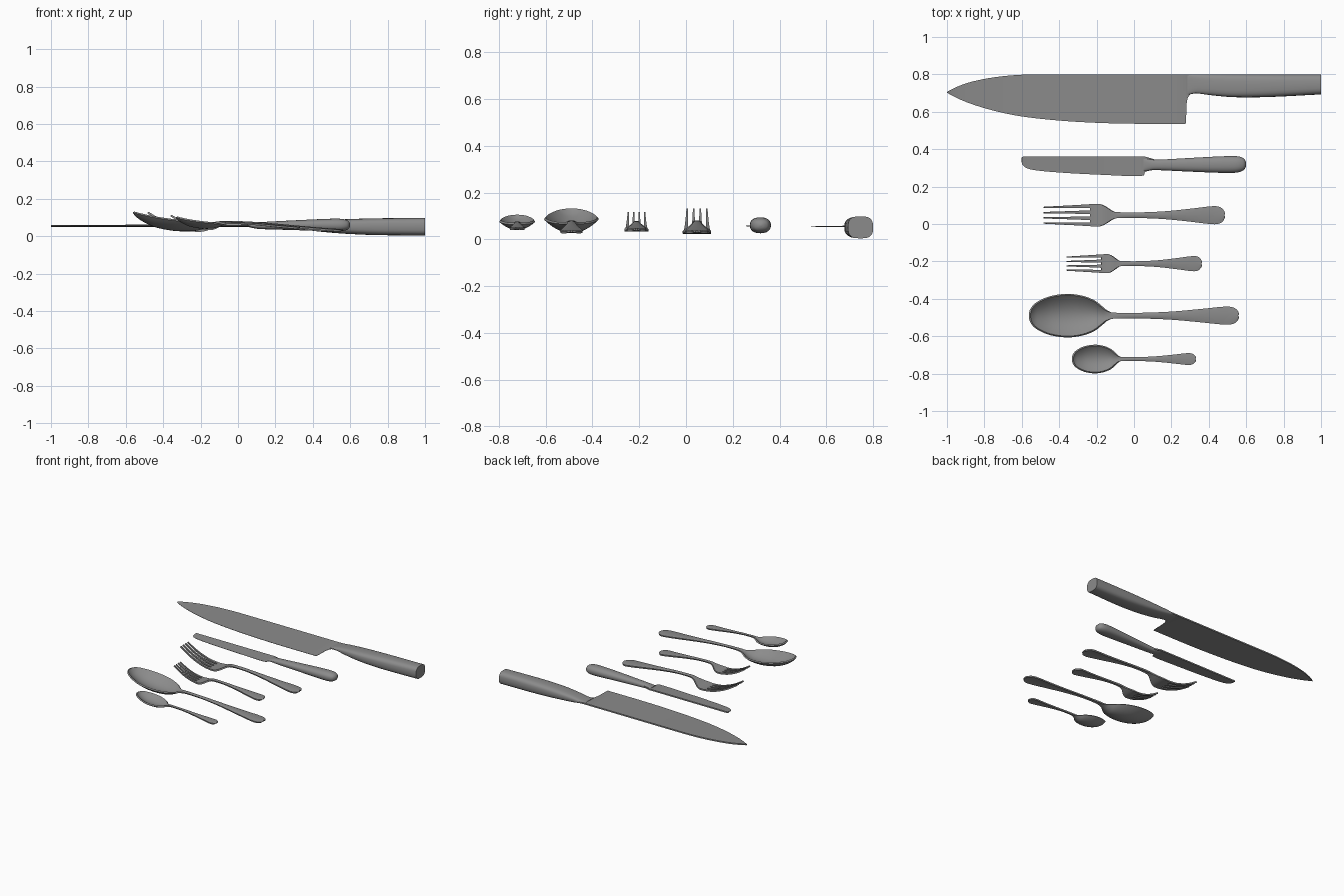
import bpy
import math

if "Cube" in bpy.data.objects:
    bpy.data.objects.remove(bpy.data.objects["Cube"])

steel = bpy.data.materials.new("grey_steel")
steel.use_nodes = True
GREY = (0.26, 0.26, 0.26, 1)
steel.diffuse_color = GREY
steel.node_tree.nodes["Principled BSDF"].inputs["Base Color"].default_value = GREY


def smooth_path(pts, n=4):
    """Catmull-Rom interpolation of tuples."""
    out = []
    for i in range(len(pts) - 1):
        a, b, c, d = (pts[max(i - 1, 0)], pts[i], pts[i + 1], pts[min(i + 2, len(pts) - 1)])
        for k in range(n):
            t = k / n
            out.append(tuple(
                0.5 * (2 * q + (r - p) * t + (2 * p - 5 * q + 4 * r - s) * t * t
                       + (3 * q - p - 3 * r + s) * t ** 3)
                for p, q, r, s in zip(a, b, c, d)))
    return out + [pts[-1]]


def make(name, verts, faces, thickness=0):
    mesh = bpy.data.meshes.new(name)
    mesh.from_pydata(verts, [], faces)
    mesh.materials.append(steel)
    obj = bpy.data.objects.new(name, mesh)
    bpy.context.collection.objects.link(obj)
    bpy.ops.object.select_all(action="DESELECT")
    obj.select_set(True)
    bpy.context.view_layer.objects.active = obj
    # make normals consistent
    bpy.ops.object.mode_set(mode="EDIT")
    bpy.ops.mesh.select_all(action="SELECT")
    bpy.ops.mesh.normals_make_consistent(inside=False)
    bpy.ops.object.mode_set(mode="OBJECT")
    if thickness:
        mod = obj.modifiers.new("thickness", "SOLIDIFY")
        mod.thickness = thickness
        mod.offset = 0
        bpy.ops.object.modifier_apply(modifier=mod.name)
    bpy.ops.object.shade_smooth_by_angle(angle=math.radians(40))
    return obj


def skin(name, rings):
    """Bridge equal rings into a closed solid."""
    n = len(rings[0])
    verts = [v for ring in rings for v in ring]
    faces = [(i * n + j, i * n + (j + 1) % n, (i + 1) * n + (j + 1) % n, (i + 1) * n + j)
             for i in range(len(rings) - 1) for j in range(n)]
    faces += [tuple(range(n)), tuple(range(len(verts) - n, len(verts)))]
    return make(name, verts, faces)


def grip_ring(x, low, high, zc, hz, power, n=24):
    """Rounded box section across a handle."""
    ring = []
    for k in range(n):
        a = 2 * math.pi * k / n
        c, s = math.cos(a), math.sin(a)
        y = math.copysign(abs(c) ** (2 / power), c)
        z = math.copysign(abs(s) ** (2 / power), s)
        ring.append((x, (low + high) / 2 + y * (high - low) / 2, zc + hz * z))
    return ring


def blade_ring(x, low, high, zc, half):
    """Wedge section: thick spine, fine edge."""
    return [(x, high, zc + half), (x, high, zc - half),
            (x, low, zc - 0.001), (x, low, zc + 0.001)]


# Chef knife
edge = smooth_path([(-1, 0.702, 0.706), (-0.95, 0.675, 0.732), (-0.87, 0.642, 0.76),
                    (-0.75, 0.606, 0.784), (-0.6, 0.575, 0.798), (-0.4, 0.553, 0.80),
                    (-0.2, 0.541, 0.80), (0, 0.536, 0.80), (0.278, 0.536, 0.80)])
edge += [(0.281, 0.64, 0.80), (0.286, 0.672, 0.80), (0.3, 0.693, 0.80), (0.33, 0.70, 0.80)]
skin("chef_knife_blade", [blade_ring(x, a, b, 0.055, 0.005) for x, a, b in edge])

grip = smooth_path([(0.285, 0.69, 0.80, 0.055, 0.006), (0.33, 0.699, 0.80, 0.055, 0.014),
                    (0.4, 0.69, 0.80, 0.054, 0.025), (0.5, 0.68, 0.80, 0.053, 0.034),
                    (0.6, 0.677, 0.80, 0.052, 0.04), (0.75, 0.68, 0.80, 0.051, 0.045),
                    (1, 0.693, 0.80, 0.051, 0.047)])
skin("chef_knife_handle", [grip_ring(*g, 3) for g in grip])

# Table knife
edge = smooth_path([(-0.6, 0.335, 0.352), (-0.597, 0.318, 0.359), (-0.57, 0.297, 0.36),
                    (-0.5, 0.284, 0.36), (-0.35, 0.272, 0.36), (-0.15, 0.262, 0.36),
                    (0.035, 0.256, 0.36), (0.06, 0.279, 0.36), (0.11, 0.29, 0.345)])
skin("table_knife_blade", [blade_ring(x, a, b, 0.057, 0.005) for x, a, b in edge])

grip = smooth_path([(0.05, 0.282, 0.355, 0.057, 0.006), (0.085, 0.287, 0.347, 0.057, 0.014),
                    (0.13, 0.288, 0.344, 0.057, 0.019), (0.3, 0.28, 0.353, 0.059, 0.026),
                    (0.45, 0.274, 0.361, 0.06, 0.032), (0.54, 0.274, 0.363, 0.06, 0.034),
                    (0.58, 0.284, 0.355, 0.06, 0.027), (0.595, 0.3, 0.339, 0.06, 0.016),
                    (0.6, 0.316, 0.323, 0.06, 0.003)])
skin("table_knife_handle", [grip_ring(*g, 2.3) for g in grip])


def handle(length):
    """Stations of a flared handle: x, half width, height, dish depth."""
    flare = [(1, 0.006, 0.03), (0.988, 0.028, 0.03), (0.945, 0.044, 0.031),
             (0.86, 0.047, 0.034), (0.63, 0.034, 0.045), (0.36, 0.02, 0.059),
             (0.09, 0.013, 0.07)]
    return [(f * length, w, z, -0.004) for f, w, z in flare]


def place(x, y, z, centre, sx, sy):
    return (x * sx, centre + y * sy, 0.065 + (z - 0.065) * sx)


def spoon(name, centre, sx, sy):
    bowl = [(-0.09, 0.014, 0.074, -0.002), (-0.14, 0.024, 0.07, 0.004),
            (-0.175, 0.05, 0.07, 0.02), (-0.215, 0.08, 0.074, 0.038),
            (-0.28, 0.104, 0.081, 0.05), (-0.36, 0.113, 0.09, 0.054),
            (-0.45, 0.1, 0.104, 0.048), (-0.52, 0.068, 0.119, 0.028),
            (-0.55, 0.035, 0.127, 0.01), (-0.558, 0.006, 0.13, 0)]
    rows, cols = smooth_path(handle(0.557) + bowl), 16
    verts = []
    for x, w, z, dish in rows:
        for j in range(cols + 1):
            v = math.sin(math.pi * (j / cols - 0.5))
            verts.append(place(x, w * v, z - dish * (1 - v * v), centre, sx, sy))
    m = cols + 1
    faces = [(i * m + j, i * m + j + 1, i * m + m + j + 1, i * m + m + j)
             for i in range(len(rows) - 1) for j in range(cols)]
    make(name, verts, faces, 0.01)


def fork(name, centre, sx, sy):
    head = [(-0.07, 0.014, 0.072, -0.003), (-0.11, 0.02, 0.064, 0),
            (-0.15, 0.045, 0.043, 0), (-0.185, 0.06, 0.031, 0),
            (-0.235, 0.059, 0.03, 0), (-0.31, 0.056, 0.043, 0),
            (-0.4, 0.053, 0.078, 0), (-0.482, 0.05, 0.127, 0)]
    rows = smooth_path(handle(0.482) + head)
    root = -0.23
    verts = []
    for x, w, z, dish in rows:
        # four tines that narrow towards their tips
        taper = min(max((root - x) / 0.25, 0), 1)
        half = 0.17 - 0.1 * taper
        for k in range(4):
            mid = (k - 1.5) * 0.83 / 1.5
            for v in (mid - half, mid + half):
                verts.append(place(x, w * v, z - dish * (1 - v * v), centre, sx, sy))
    faces = [(i * 8 + j, i * 8 + j + 1, i * 8 + j + 9, i * 8 + j + 8)
             for i in range(len(rows) - 1) for j in range(7)
             if j % 2 == 0 or rows[i][0] > root]
    make(name, verts, faces, 0.011)


fork("dinner_fork", 0.047, 1, 1)
fork("dessert_fork", -0.212, 0.745, 0.84)
spoon("table_spoon", -0.49, 1, 1)
spoon("tea_spoon", -0.722, 0.588, 0.65)
